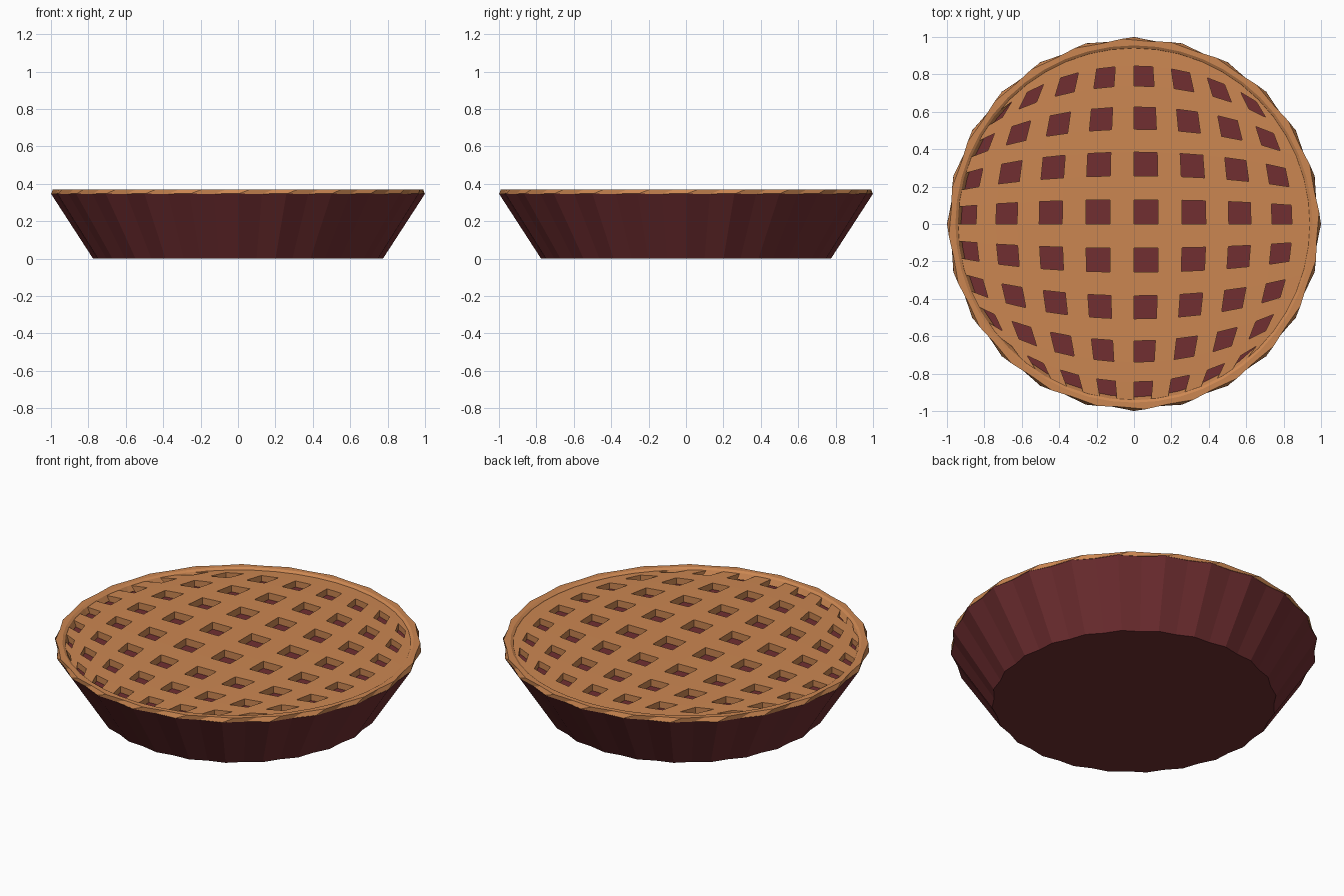
import bpy, bmesh, math

if "Cube" in bpy.data.objects:
    bpy.data.objects.remove(bpy.data.objects["Cube"])

def material(name, col):
    m = bpy.data.materials.new(name)
    m.diffuse_color = (*col, 1)
    m.use_nodes = True
    m.node_tree.nodes["Principled BSDF"].inputs["Base Color"].default_value = m.diffuse_color
    return m

CRUST = material("baked crust", (0.60, 0.24, 0.083))
RED = material("dark red", (0.165, 0.028, 0.031))

def finish(name, bm, mats):
    bmesh.ops.recalc_face_normals(bm, faces=bm.faces)
    me = bpy.data.meshes.new(name)
    bm.to_mesh(me)
    bm.free()
    for m in mats:
        me.materials.append(m)
    ob = bpy.data.objects.new(name, me)
    bpy.context.collection.objects.link(ob)
    return ob

FLUTES = 24
N = FLUTES * 2

def ring(bm, r, z, wave=0.0, shift=0.0):
    """Ring of vertices whose radius alternates to make flutes."""
    out = []
    for k in range(N):
        a = 2 * math.pi * (k + shift) / N
        rr = r - (wave if k % 2 else 0)
        out.append(bm.verts.new((rr * math.cos(a), rr * math.sin(a), z)))
    return out

def bridge(bm, a, b):
    for k in range(N):
        n = (k + 1) % N
        bm.faces.new((a[k], a[n], b[n], b[k]))

# Fluted pan with flat base
bm = bmesh.new()
base = ring(bm, 0.775, 0.0, 0.014)
top = ring(bm, 1.0, 0.347, 0.018)
bridge(bm, base, top)
bm.faces.new(base[::-1])
finish("pan", bm, [RED])

# Crust rim, slightly twisted against the pan flutes
bm = bmesh.new()
loops = [ring(bm, 0.925, 0.33), ring(bm, 0.942, 0.362),
         ring(bm, 0.955, 0.37), ring(bm, 0.992, 0.37, 0.012, 0.5),
         ring(bm, 0.999, 0.345, 0.016)]
for a, b in zip(loops, loops[1:] + loops[:1]):
    bridge(bm, a, b)
finish("crust_rim", bm, [CRUST])

# Lattice: a 16 x 16 grid wrapped onto a disc, every other cell sunk to the filling
C = 16
R = 0.943
FILL_Z = 0.325

def grid_point(i, j):
    def ease(k):
        t = 2 * k / C - 1
        return t + 0.1 * t * (1 - t * t)
    u, v = ease(i), ease(j)
    x = R * u * math.sqrt(1 - v * v / 2)
    y = R * v * math.sqrt(1 - u * u / 2)
    r = math.hypot(x, y) / R
    return x, y, 0.367 - 0.008 * r ** 4

bm = bmesh.new()
grid = [[bm.verts.new(grid_point(i, j)) for j in range(C + 1)] for i in range(C + 1)]
for i in range(C):
    for j in range(C):
        q = [grid[i][j], grid[i + 1][j], grid[i + 1][j + 1], grid[i][j + 1]]
        if i % 2 or j % 2:
            bm.faces.new(q)
            continue
        low = [bm.verts.new((v.co.x, v.co.y, FILL_Z)) for v in q]
        bm.faces.new(low).material_index = 1
        for k in range(4):
            n = (k + 1) % 4
            bm.faces.new((q[k], q[n], low[n], low[k]))
lattice = finish("lattice_and_filling", bm, [CRUST, RED])
